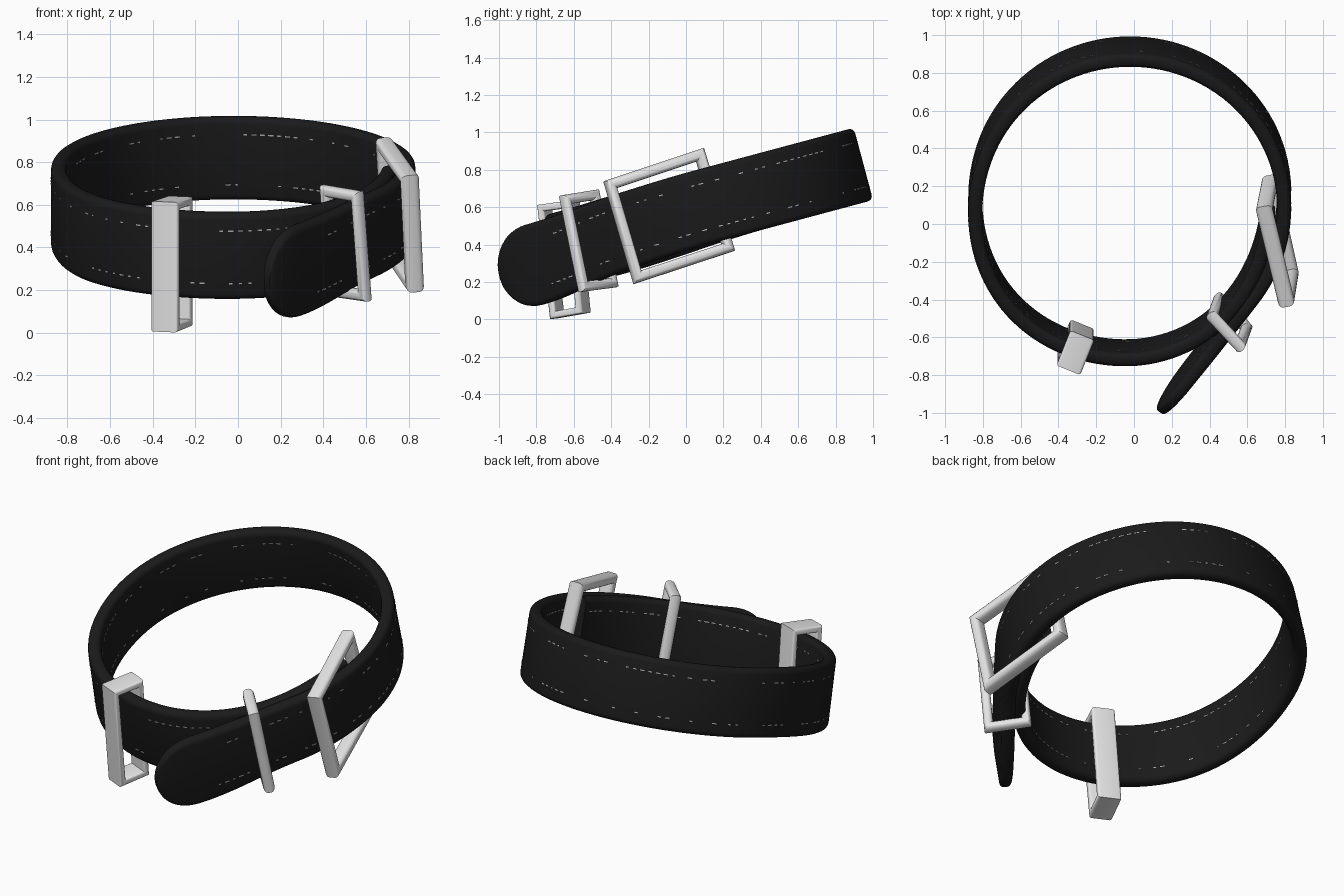
import bpy, bmesh, math, random
from mathutils import Vector, Matrix

if "Cube" in bpy.data.objects:
    bpy.data.objects.remove(bpy.data.objects["Cube"], do_unlink=True)


def material(name, rgb):
    m = bpy.data.materials.new(name)
    m.use_nodes = True
    m.diffuse_color = (*rgb, 1)
    bsdf = m.node_tree.nodes["Principled BSDF"]
    bsdf.inputs["Base Color"].default_value = (*rgb, 1)
    bsdf.inputs["Roughness"].default_value = 0.6
    return m


BLACK = material("black leather", (0.0105, 0.0105, 0.0105))
METAL = material("pale metal", (0.8, 0.8, 0.81))
THREAD = material("pale thread", (0.45, 0.45, 0.45))
TILT = Matrix.Translation((0, 0, 0.577)) @ Matrix.Rotation(math.radians(15), 4, 'X')
CENTRE = Vector((-0.02, 0.13, 0))
RADIUS, THICK, HALF = 0.815, 0.037, 0.2
START, RING, TOTAL = 10, 401, 459      # degrees around the ring, then the straight tail
random.seed(4)


def finish(name, bm, mat, matrix=None):
    bmesh.ops.recalc_face_normals(bm, faces=bm.faces)
    if matrix:
        bm.transform(matrix)
    me = bpy.data.meshes.new(name)
    bm.to_mesh(me)
    bm.free()
    me.materials.append(mat)
    ob = bpy.data.objects.new(name, me)
    bpy.context.collection.objects.link(ob)
    bpy.ops.object.select_all(action='DESELECT')
    ob.select_set(True)
    bpy.context.view_layer.objects.active = ob
    bpy.ops.object.shade_smooth_by_angle(angle=math.radians(40))
    return ob


def rounded_rect(a, b, r, n=4):
    """Outline with half sizes a, b and corner radius r."""
    pts = []
    for k, (sa, sb) in enumerate([(1, 1), (-1, 1), (-1, -1), (1, -1)]):
        for i in range(n + 1):
            t = math.pi / 2 * (k + i / n)
            pts.append((sa * (a - r) + r * math.cos(t), sb * (b - r) + r * math.sin(t)))
    return pts


def loft(bm, rings, closed):
    loops = [[bm.verts.new(p) for p in ring] for ring in rings]
    n = len(loops[0])
    for i in range(len(loops) - (0 if closed else 1)):
        p, q = loops[i], loops[(i + 1) % len(loops)]
        for j in range(n):
            k = (j + 1) % n
            bm.faces.new((p[j], p[k], q[k], q[j]))
    if not closed:
        bm.faces.new(loops[0])
        bm.faces.new(loops[-1])


def smooth(t):
    t = min(max(t, 0), 1)
    return t * t * (3 - 2 * t)


def frontness(p):
    """0 at the back, 1 at the front; the right side starts further back."""
    return smooth(((0.4 if p.x < -0.3 else 0.1 + 0.3 * smooth(-p.x / 0.3)) - p.y) / 0.8)


def path(s):
    """Strap centre line: inner end, once around, then a tangent tail."""
    a = math.radians(4 - min(s, RING))
    r = RADIUS - 0.082 * (1 - smooth((s - 10) / 85))
    # Slight bulge at the front right
    r += 0.022 * smooth(1 - abs(s - 140) / 65)
    p = CENTRE + Vector((math.cos(a), math.sin(a), 0)) * r
    if s > RING:
        length = math.radians(s - RING) * RADIUS
        p += Vector((math.sin(a), -math.cos(a), 0)) * length
        p.z = -0.035 * smooth(length / 0.6)
    # The front sags and bulges a little
    return p + Vector((0, -0.024, -0.03)) * frontness(p)


def frame(s):
    """Position, tangent, normal and width direction of the strap."""
    t = path(s + 0.5) - path(s - 0.5)
    t.z = 0
    t.normalize()
    p = path(s)
    f = frontness(p)
    return p, t, Vector((-t.y, t.x, 0)), Vector((0, 0.06 * f, 1 + 0.03 * f))


def thinning(s):
    return 1 - 0.12 * smooth((s - 425) / 30)


# Strap with a rounded tail tip
stations = list(range(START, 438, 3))
stations += [438 + (TOTAL - 438) * math.sin(math.pi / 2 * i / 14) for i in range(14)]
stations.append(TOTAL - 0.02)
section = rounded_rect(THICK, HALF, 0.03)
rings = []
for s in stations:
    p, t, n, up = frame(s)
    u = max(0, (s - 442) / (TOTAL - 442))
    f = math.sqrt(max(0, 1 - u ** 2.2))
    g = (0.5 + 0.5 * f) * thinning(s)
    f *= 1 + 0.06 * smooth((s - 410) / 30)
    rings.append([p + n * (a * g) + up * (b * f) for a, b in section])
bm = bmesh.new()
loft(bm, rings, False)
finish("strap", bm, BLACK, TILT)

# Broken stitch dashes along both edges of both faces
bm = bmesh.new()
for side in (-1, 1):
    for row in (-0.122, 0.122):
        for s in range(START + 4, 438, 3):
            if random.random() < 0.45:
                continue
            p, t, n, up = frame(s)
            rot = Matrix((t, n, up)).transposed().to_4x4()
            pos = p + n * (side * THICK * thinning(s)) + up * row
            size = Matrix.Diagonal((random.uniform(0.012, 0.028), 0.004, 0.006, 1))
            bmesh.ops.create_cube(bm, size=1, matrix=Matrix.Translation(pos) @ rot @ size)
finish("stitching", bm, THREAD, TILT)


def ring_frame(name, corners, outline):
    """Four-sided mitred frame: outer top, outer bottom, inner bottom, inner top."""
    c = [Vector(p) for p in corners]
    e1 = (c[0] + c[1] - c[2] - c[3]).normalized()
    e2 = (c[0] + c[3] - c[1] - c[2]).normalized()
    n = e1.cross(e2).normalized()
    signs = [(1, 1), (1, -1), (-1, -1), (-1, 1)]
    bm = bmesh.new()
    loft(bm, [[p + (e1 * s1 + e2 * s2) * a + n * b for a, b in outline]
              for p, (s1, s2) in zip(c, signs)], True)
    return finish(name, bm, METAL)


# Metal fittings
ring_frame("buckle_frame",
           [(0.805, -0.405, 0.72), (0.828, -0.26, 0.225), (0.72, 0.225, 0.385), (0.69, 0.075, 0.88)],
           rounded_rect(0.028, 0.044, 0.027))
ring_frame("tail_loop",
           [(0.56, -0.645, 0.64), (0.595, -0.55, 0.175), (0.45, -0.395, 0.195), (0.415, -0.49, 0.665)],
           rounded_rect(0.026, 0.032, 0.0255))
ring_frame("wide_keeper",
           [(-0.34, -0.755, 0.598), (-0.34, -0.69, 0.025), (-0.28, -0.55, 0.05), (-0.28, -0.605, 0.618)],
           rounded_rect(0.019, 0.068, 0.014))
